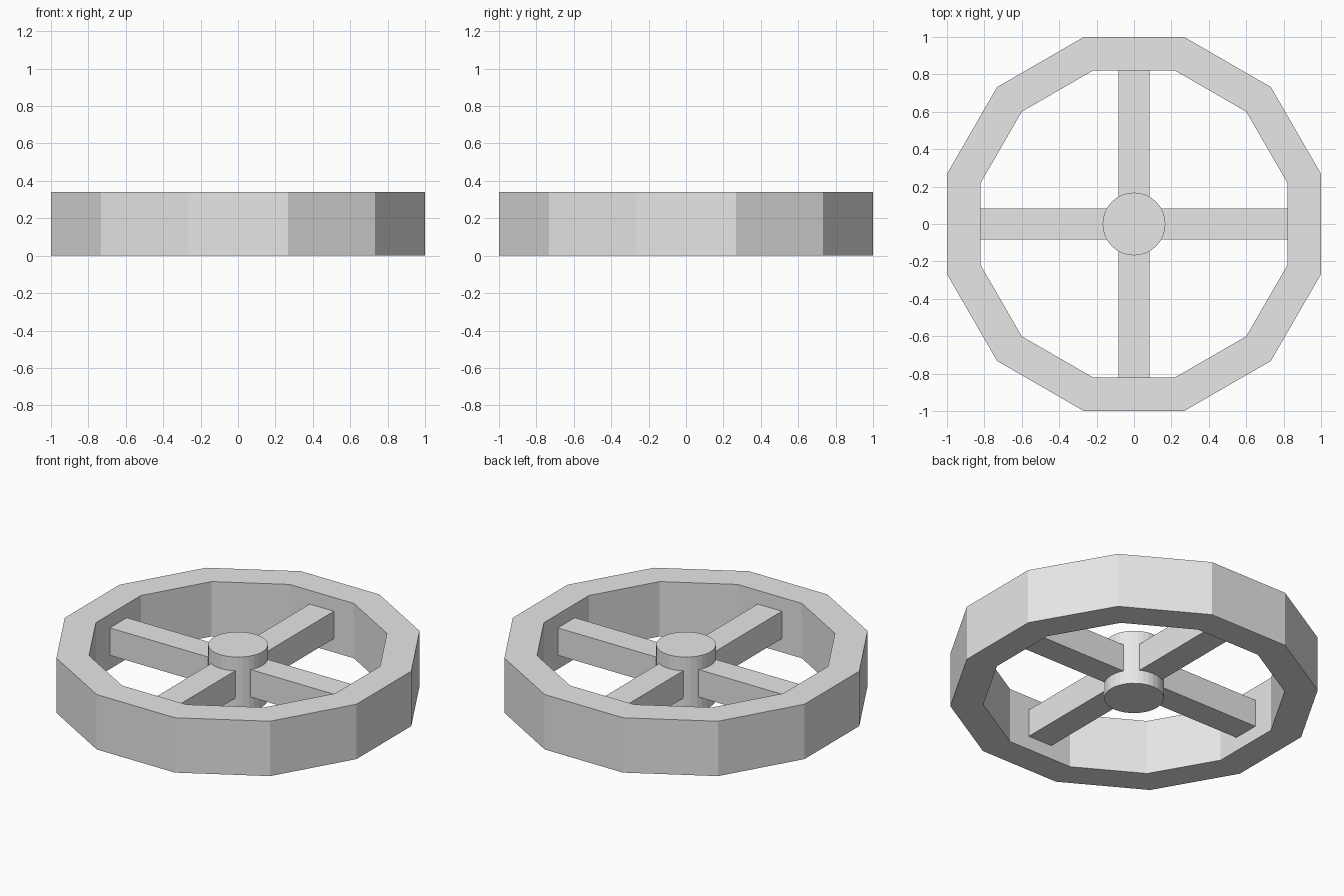
import bpy, bmesh, math
from mathutils import Matrix

if "Cube" in bpy.data.objects:
    bpy.data.objects.remove(bpy.data.objects["Cube"])

HEIGHT = 0.34
grey = bpy.data.materials.new("plain_grey")
grey.diffuse_color = (0.8, 0.8, 0.8, 1)
grey.use_nodes = True
grey.node_tree.nodes["Principled BSDF"].inputs["Base Color"].default_value = grey.diffuse_color


def finish(name, bm):
    bmesh.ops.recalc_face_normals(bm, faces=bm.faces)
    mesh = bpy.data.meshes.new(name)
    bm.to_mesh(mesh)
    bm.free()
    mesh.materials.append(grey)
    obj = bpy.data.objects.new(name, mesh)
    bpy.context.collection.objects.link(obj)
    return obj


# Rim: twelve-sided ring, measured across its flats
SIDES = 12
bm = bmesh.new()
rings = []
for apothem, z in ((1, 0), (1, HEIGHT), (0.82, HEIGHT), (0.82, 0)):
    r = apothem / math.cos(math.pi / SIDES)
    angles = [(i + 0.5) * math.tau / SIDES for i in range(SIDES)]
    rings.append([bm.verts.new((r * math.cos(a), r * math.sin(a), z)) for a in angles])
for k in range(4):
    a, b = rings[k], rings[(k + 1) % 4]
    for i in range(SIDES):
        j = (i + 1) % SIDES
        bm.faces.new((a[i], a[j], b[j], b[i]))
finish("rim", bm)

# Hub: round pillar as tall as the rim
bm = bmesh.new()
bmesh.ops.create_cone(bm, cap_ends=True, segments=32, radius1=0.168, radius2=0.168,
                      depth=HEIGHT, matrix=Matrix.Translation((0, 0, HEIGHT / 2)))
finish("hub", bm)

# Spokes: four square bars from hub to rim at mid height
INNER, OUTER, WIDTH = 0.1, 0.825, 0.166
for n in range(4):
    bm = bmesh.new()
    bmesh.ops.create_cube(bm, size=1, matrix=(
        Matrix.Rotation(n * math.pi / 2, 4, 'Z')
        @ Matrix.Translation(((INNER + OUTER) / 2, 0, HEIGHT / 2))
        @ Matrix.Diagonal((OUTER - INNER, WIDTH, 0.17, 1))))
    finish(f"spoke_{n + 1}", bm)
